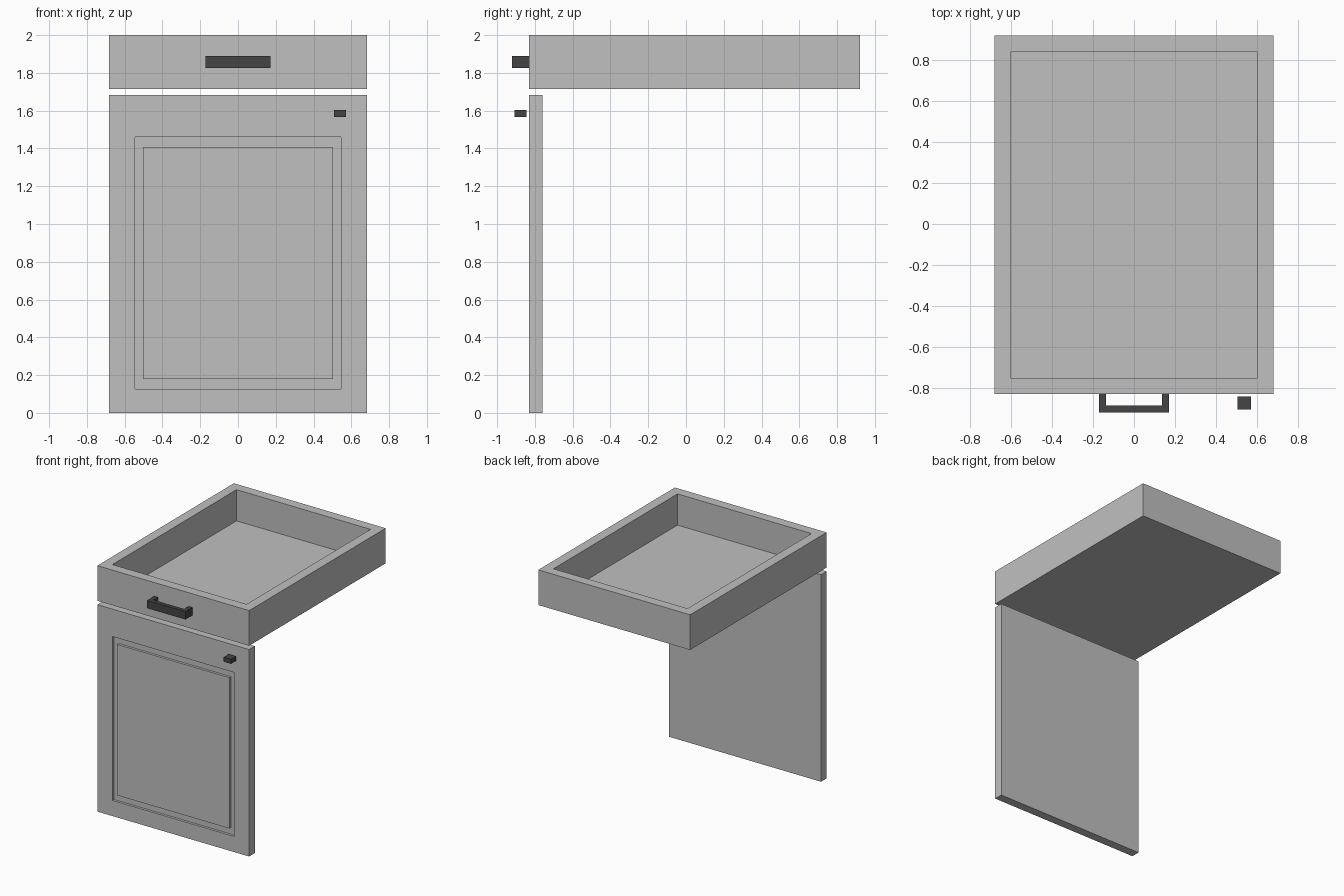
import bpy, bmesh

if "Cube" in bpy.data.objects:
    bpy.data.objects.remove(bpy.data.objects["Cube"])


def material(name, value):
    m = bpy.data.materials.new(name)
    m.diffuse_color = (value, value, value, 1)
    m.use_nodes = True
    m.node_tree.nodes["Principled BSDF"].inputs["Base Color"].default_value = m.diffuse_color
    return m


grey = material("light grey", 0.53)
dark = material("dark grey", 0.06)


def finish(bm, name, mat):
    bmesh.ops.recalc_face_normals(bm, faces=bm.faces)
    mesh = bpy.data.meshes.new(name)
    bm.to_mesh(mesh)
    bm.free()
    mesh.materials.append(mat)
    ob = bpy.data.objects.new(name, mesh)
    bpy.context.collection.objects.link(ob)
    return ob


def box_bm(lo, hi):
    bm = bmesh.new()
    bmesh.ops.create_cube(bm, size=1)
    for v in bm.verts:
        v.co = [(a + b) / 2 + c * (b - a) for a, b, c in zip(lo, hi, v.co)]
    bm.normal_update()
    return bm


def inset(bm, face, width):
    bmesh.ops.inset_region(bm, faces=[face], thickness=width, use_even_offset=True)
    return face


def push(bm, face, offset):
    """Extrude a face straight along an offset and return the moved cap."""
    new = bmesh.ops.extrude_discrete_faces(bm, faces=[face])["faces"][0]
    bmesh.ops.translate(bm, verts=new.verts, vec=offset)
    bm.normal_update()
    return new


W, FRONT = 0.683, -0.832

# Open drawer tray
bm = box_bm((-W, FRONT, 1.714), (W, 0.922, 2.0))
top = max(bm.faces, key=lambda f: f.normal.z)
push(bm, inset(bm, top, 0.08), (0, 0, -0.254))
finish(bm, "drawer", grey)

# Door with a routed groove around a flush centre panel
bm = box_bm((-W, FRONT, 0), (W, -0.76, 1.683))
face = min(bm.faces, key=lambda f: f.normal.y)
inset(bm, face, 0.137)
for v in face.verts:                      # taller rail at the top
    v.co.z = 1.46 if v.co.z > 0.8 else 0.127
face = push(bm, face, (0, 0.02, 0))
inset(bm, face, 0.042)
for v in face.verts:
    v.co.z = 1.407 if v.co.z > 0.8 else 0.18
push(bm, face, (0, -0.02, 0))
finish(bm, "door", grey)

# Drawer pull: U-shaped profile extruded upwards
outline = [(-0.172, FRONT), (-0.172, -0.922), (0.172, -0.922), (0.172, FRONT),
           (0.138, FRONT), (0.138, -0.888), (-0.138, -0.888), (-0.138, FRONT)]
bm = bmesh.new()
base = bm.faces.new([bm.verts.new((x, y, 1.825)) for x, y in outline])
cap = bmesh.ops.extrude_face_region(bm, geom=[base])["geom"]
bmesh.ops.translate(bm, vec=(0, 0, 0.064),
                    verts=[g for g in cap if isinstance(g, bmesh.types.BMVert)])
finish(bm, "drawer_handle", dark)

# Door knob
finish(box_bm((0.507, -0.908, 1.566), (0.573, -0.844, 1.603)), "door_knob", dark)
